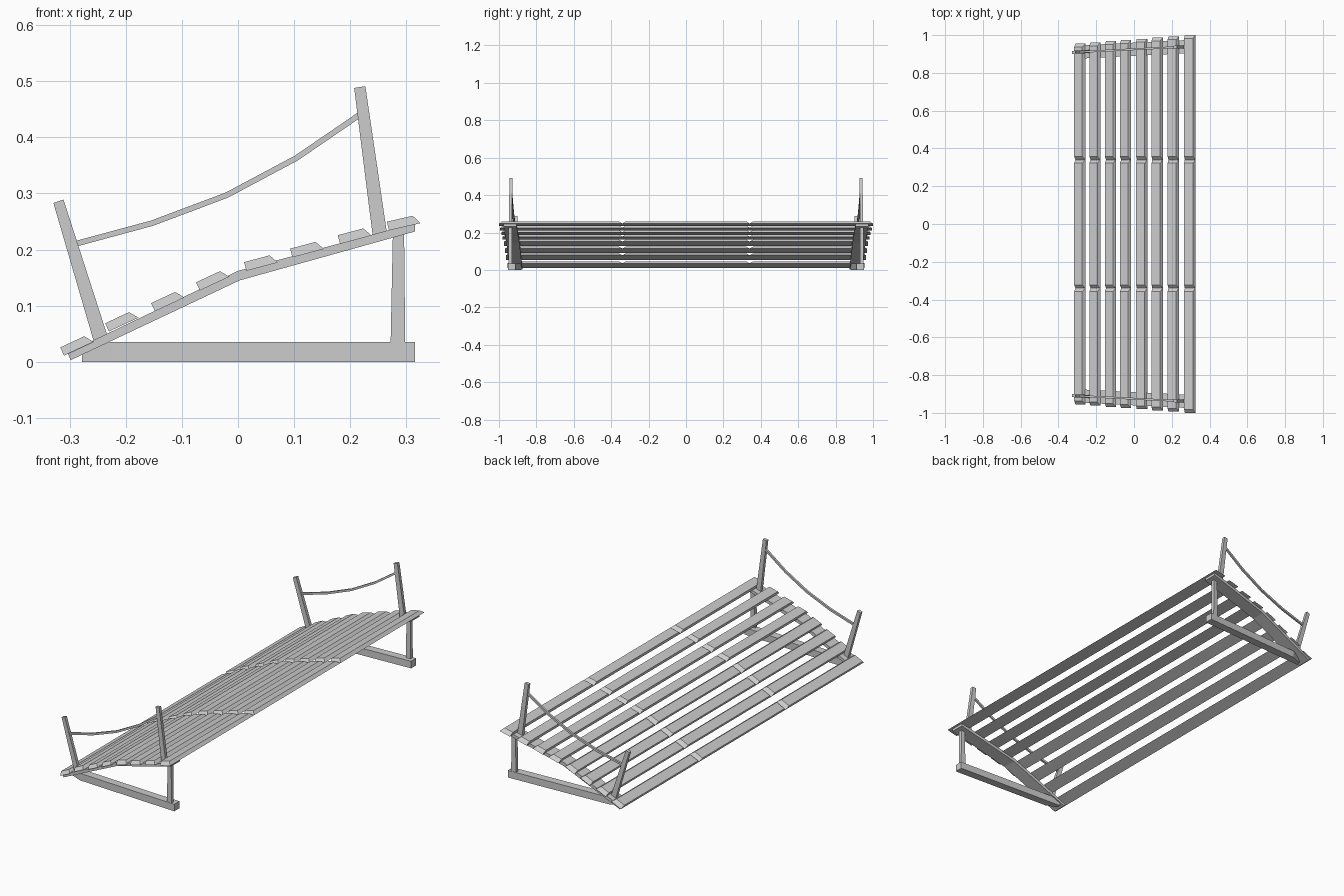
import bpy
import math
from mathutils import Vector

if "Cube" in bpy.data.objects:
    bpy.data.objects.remove(bpy.data.objects["Cube"])


def mesh_object(name, verts, faces):
    me = bpy.data.meshes.new(name)
    me.from_pydata([tuple(v) for v in verts], [], faces)
    me.update()
    ob = bpy.data.objects.new(name, me)
    bpy.context.collection.objects.link(ob)
    return ob


def side_y(x):
    # side frames splay outward slightly toward the raised edge
    return 0.925 + 0.05 * x


def extrude_profile(name, pts, width, side):
    """Closed xz outline, thickened in y along the splayed side line."""
    n = len(pts)
    verts = [(x, side * side_y(x) + o * width / 2, z)
             for o in (-1, 1) for x, z in pts]
    faces = [tuple(range(n)), tuple(range(2 * n - 1, n - 1, -1))]
    faces += [(i, i + n, (i + 1) % n + n, (i + 1) % n) for i in range(n)]
    # consistent outward winding for counter-clockwise outlines
    return mesh_object(name, verts, faces)


def ribbon(points, t):
    """Outline of constant thickness around an open xz path."""
    up, low = [], []
    for i, p in enumerate(points):
        a = Vector(points[max(i - 1, 0)])
        b = Vector(points[min(i + 1, len(points) - 1)])
        d = (b - a).normalized()
        nrm = Vector((-d.y, d.x)) * t / 2
        up.append(tuple(Vector(p) + nrm))
        low.append(tuple(Vector(p) - nrm))
    return low + up[::-1]


# slats: three bevelled lengths each, meeting in V grooves
W, T, B, E = 0.058, 0.016, 0.011, 0.018
slats = [(-0.310, 0.011, 25), (-0.230, 0.054, 25), (-0.148, 0.090, 25),
         (-0.068, 0.127, 25), (0.015, 0.162, 15), (0.097, 0.186, 15),
         (0.182, 0.210, 15), (0.269, 0.234, 13)]
for i, (x0, z0, deg) in enumerate(slats):
    a = math.radians(deg)
    ux, un = Vector((math.cos(a), 0, math.sin(a))), Vector((-math.sin(a), 0, math.cos(a)))
    half = 0.955 + 0.045 * i / 7
    cuts = [-half, -0.34, 0.34, half]
    verts, faces = [], []
    for y0, y1 in zip(cuts, cuts[1:]):
        k = len(verts)
        for u, v, ya, yb in ((0, 0, y0, y1), (W, 0, y0, y1),
                             (W - B, T, y0 + E, y1 - E), (0, T, y0 + E, y1 - E)):
            p = Vector((x0, 0, z0)) + ux * u + un * v
            verts += [p + Vector((0, ya, 0)), p + Vector((0, yb, 0))]
        faces += [tuple(k + j for j in f) for f in
                  ((0, 2, 4, 6), (7, 5, 3, 1), (0, 1, 3, 2),
                   (2, 3, 5, 4), (4, 5, 7, 6), (6, 7, 1, 0))]
    mesh_object("slat", verts, faces)

# side frames
for s in (-1, 1):
    extrude_profile("sloped_bearer",
                    [(-0.298, 0.003), (0.003, 0.145), (0.315, 0.232),
                     (0.315, 0.247), (0.0, 0.162), (-0.304, 0.016)], 0.07, s)
    extrude_profile("upright_leg",
                    [(0.272, 0.034), (0.298, 0.034), (0.296, 0.232), (0.276, 0.228)], 0.017, s)
    extrude_profile("front_post",
                    [(-0.257, 0.036), (-0.233, 0.047), (-0.311, 0.289), (-0.329, 0.283)], 0.016, s)
    extrude_profile("back_post",
                    [(0.240, 0.225), (0.265, 0.232), (0.227, 0.491), (0.207, 0.488)], 0.016, s)
    extrude_profile("sagging_handrail",
                    ribbon([(-0.290, 0.210), (-0.153, 0.247), (-0.02, 0.297),
                            (0.104, 0.363), (0.218, 0.441)], 0.010), 0.010, s)

    # ground beam with an angled outer corner at the low end
    h = 0.035
    plan = [(-0.278, -0.02), (0.315, -0.02), (0.315, 0.02), (-0.222, 0.02), (-0.278, 0.0)]
    verts = [(x, s * (side_y(x) - 0.01 + o), z) for z in (0, h) for x, o in plan]
    n = len(plan)
    mesh_object("ground_beam", verts,
                [tuple(range(n - 1, -1, -1)), tuple(range(n, 2 * n))] +
                [(j, (j + 1) % n, (j + 1) % n + n, j + n) for j in range(n)])

# make every face point outward
import bmesh
for ob in bpy.context.collection.objects:
    bm = bmesh.new()
    bm.from_mesh(ob.data)
    bmesh.ops.recalc_face_normals(bm, faces=bm.faces)
    bm.to_mesh(ob.data)
    bm.free()
